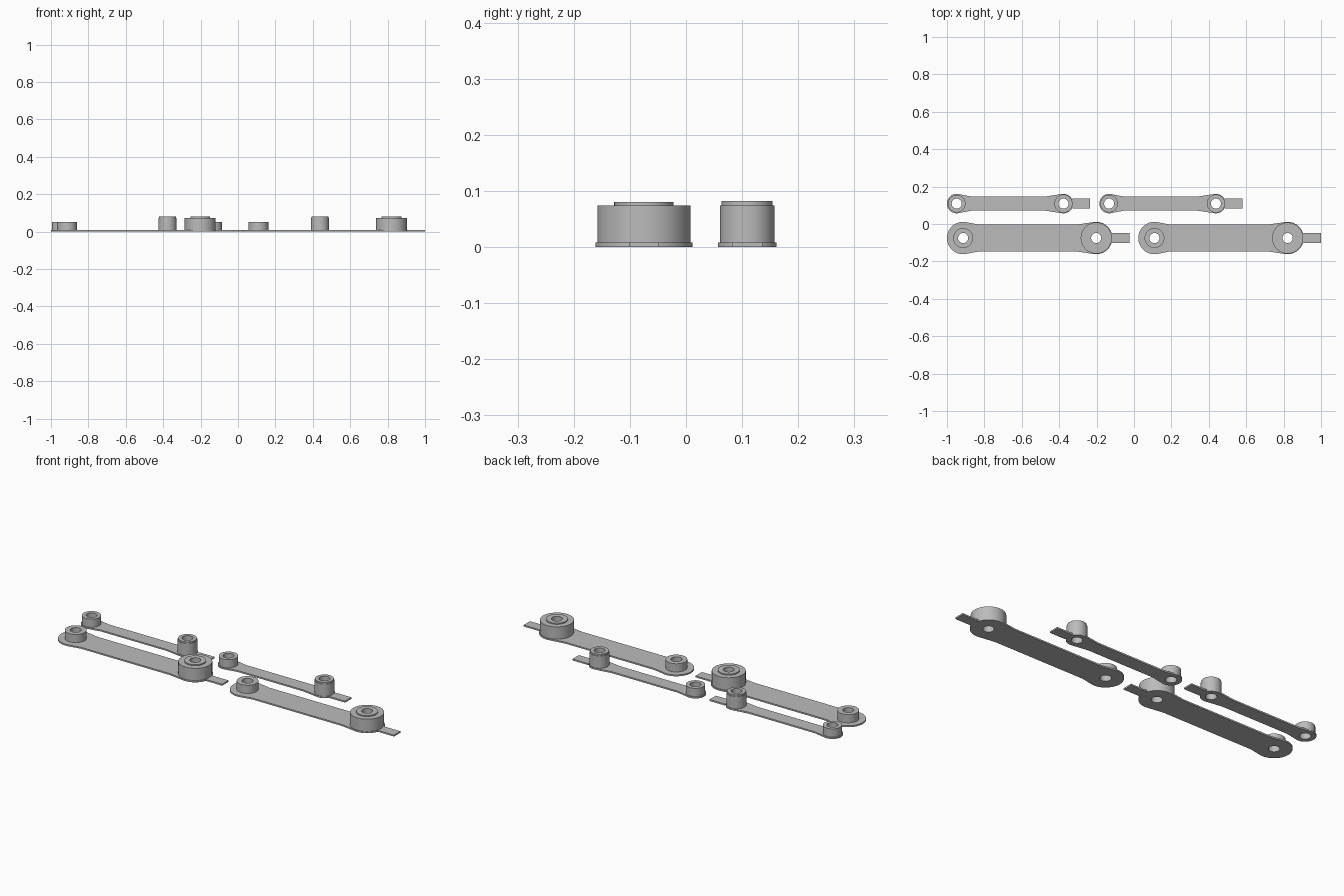
import bpy, bmesh
from math import sin, cos, radians, tau

old = bpy.data.objects.get("Cube")
if old:
    bpy.data.objects.remove(old, do_unlink=True)

GREY = (0.5, 0.5, 0.5, 1)
mat = bpy.data.materials.new("plain grey")
mat.use_nodes = True
mat.diffuse_color = GREY
mat.node_tree.nodes["Principled BSDF"].inputs["Base Color"].default_value = GREY

PLATE, HOLE, SEG = 0.008, 0.027, 64


def finish(bm, name):
    bmesh.ops.recalc_face_normals(bm, faces=bm.faces)
    me = bpy.data.meshes.new(name)
    bm.to_mesh(me)
    bm.free()
    me.materials.append(mat)
    ob = bpy.data.objects.new(name, me)
    bpy.context.collection.objects.link(ob)
    bpy.ops.object.select_all(action='DESELECT')
    ob.select_set(True)
    bpy.context.view_layer.objects.active = ob
    bpy.ops.object.shade_smooth_by_angle(angle=radians(30))


def arc(cx, cy, r, start, end, n):
    return [(cx + r * cos(radians(start + (end - start) * i / n)),
             cy + r * sin(radians(start + (end - start) * i / n))) for i in range(n + 1)]


def slab(name, loops):
    """Flat plate from an outline and hole loops."""
    bm = bmesh.new()
    for pts in loops:
        vs = [bm.verts.new((x, y, 0)) for x, y in pts]
        for a, b in zip(vs, vs[1:] + vs[:1]):
            bm.edges.new((a, b))
    bmesh.ops.triangle_fill(bm, edges=bm.edges[:], use_beauty=True)
    ext = bmesh.ops.extrude_face_region(bm, geom=bm.faces[:], use_keep_orig=True)
    up = [g for g in ext["geom"] if isinstance(g, bmesh.types.BMVert)]
    bmesh.ops.translate(bm, verts=up, vec=(0, 0, PLATE))
    finish(bm, name)


def lathe(name, cx, cy, profile):
    """Turned part; the profile runs from the outer foot to the bore foot."""
    bm = bmesh.new()
    rings = [[bm.verts.new((cx + r * cos(tau * i / SEG), cy + r * sin(tau * i / SEG), z))
              for i in range(SEG)] for r, z in profile]
    for a, b in zip(rings, rings[1:] + rings[:1]):
        for i in range(SEG):
            j = (i + 1) % SEG
            bm.faces.new((a[i], a[j], b[j], b[i]))
    finish(bm, name)


def link(name, x0, x1, y, end_r, half, low_r, tall_r, lip_r, lip_z, tab_end):
    # arm plate with rounded ends flaring out of a straight middle
    outline = arc(x0, y, end_r, 82, 278, 40)
    outline += [(x0 + 0.08, y - half), (x1 - 0.1, y - half)]
    outline += arc(x1, y, end_r, -98, 98, 40)
    outline += [(x1 - 0.1, y + half), (x0 + 0.08, y + half)]
    bores = [arc(x, y, HOLE, 0, 360, SEG)[:-1] for x in (x0, x1)]
    slab(name + "_arm", [outline] + bores)
    # end tab
    s = x1 + end_r * 0.94
    slab(name + "_tab", [[(s, y - 0.027), (tab_end, y - 0.027),
                          (tab_end, y + 0.027), (s, y + 0.027)]])
    # low boss and tall boss with a raised lip
    lathe(name + "_low_boss", x0, y, [(low_r, PLATE), (low_r, 0.052), (HOLE, 0.052), (HOLE, PLATE)])
    lathe(name + "_tall_boss", x1, y, [(tall_r, PLATE), (tall_r, 0.074), (lip_r, 0.074),
                                       (lip_r, lip_z), (HOLE, lip_z), (HOLE, PLATE)])


for side, dx in (("right", 0), ("left", 1.023)):
    link("large_link_" + side, -0.9135 + dx, -0.202 + dx, -0.075, 0.0865, 0.0725,
         0.053, 0.083, 0.053, 0.08, -0.023 + dx)
for side, dx in (("right", 0), ("left", 0.815)):
    link("small_link_" + side, -0.948 + dx, -0.377 + dx, 0.109, 0.052, 0.0375,
         0.047, 0.0485, 0.0455, 0.082, -0.235 + dx)
